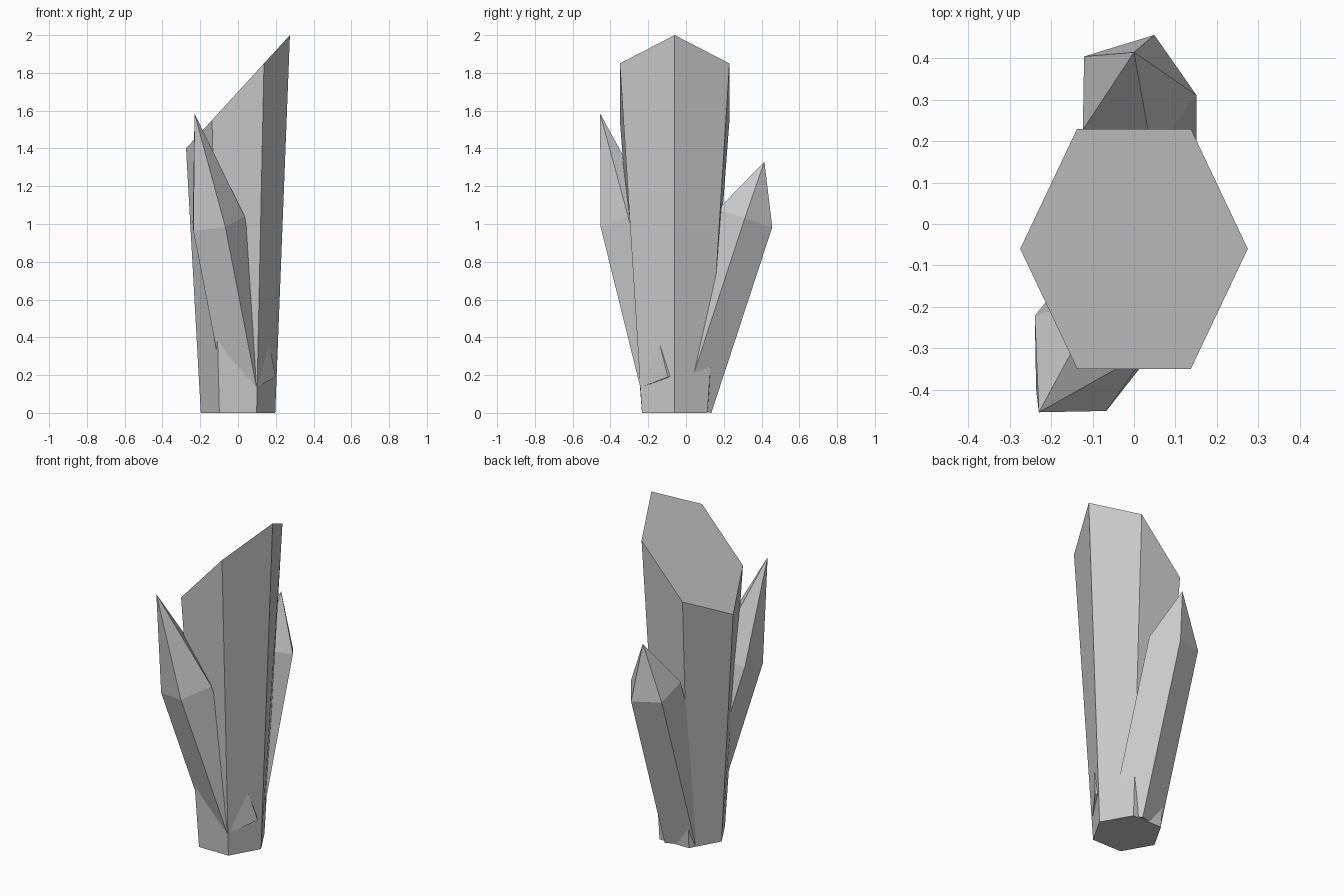
import bpy
import math
from mathutils import Vector

if "Cube" in bpy.data.objects:
    bpy.data.objects.remove(bpy.data.objects["Cube"])


def make_object(name, verts, faces):
    mesh = bpy.data.meshes.new(name)
    mesh.from_pydata(verts, [], faces)
    obj = bpy.data.objects.new(name, mesh)
    bpy.context.collection.objects.link(obj)
    return obj


def side_quads(n):
    return [(i, (i + 1) % n, n + (i + 1) % n, n + i) for i in range(n)]


def main_crystal():
    # flaring six-sided column cut off by a slanted plane
    n, cy = 6, -0.06
    low, high = [], []
    for i in range(n):
        a = i * math.tau / n
        c, s = math.cos(a), math.sin(a)
        low.append((0.197 * c, cy + 0.2 * s, 0))
        high.append((0.275 * c, cy + 0.335 * s, 1.7 + 0.3 * c))
    faces = side_quads(n) + [tuple(reversed(range(n))), tuple(range(n, 2 * n))]
    return make_object("main_crystal", low + high, faces)


def side_crystal(name, base, shoulder, tip, start, radius=0.151, n=5):
    # five-sided leaning prism, rings square to its axis, with a pointed end
    base, shoulder, tip = Vector(base), Vector(shoulder), Vector(tip)
    axis = (tip - base).normalized()
    ring = []
    for i in range(n):
        a = math.radians(start) + i * math.tau / n
        x, y = radius * math.cos(a), radius * math.sin(a)
        ring.append(Vector((x, y, -(axis.x * x + axis.y * y) / axis.z)))
    verts = [base + r for r in ring] + [shoulder + r for r in ring] + [tip]
    faces = side_quads(n) + [tuple(reversed(range(n)))]
    faces += [(n + i, n + (i + 1) % n, 2 * n) for i in range(n)]
    return make_object(name, verts, faces)


main_crystal()
side_crystal("front_crystal", (0.049, -0.099, 0.16), (-0.116, -0.309, 1.01),
             (-0.23, -0.455, 1.585), 1)
side_crystal("back_crystal", (0, -0.009, 0.046), (0, 0.314, 1.03),
             (0, 0.415, 1.33), -1)
